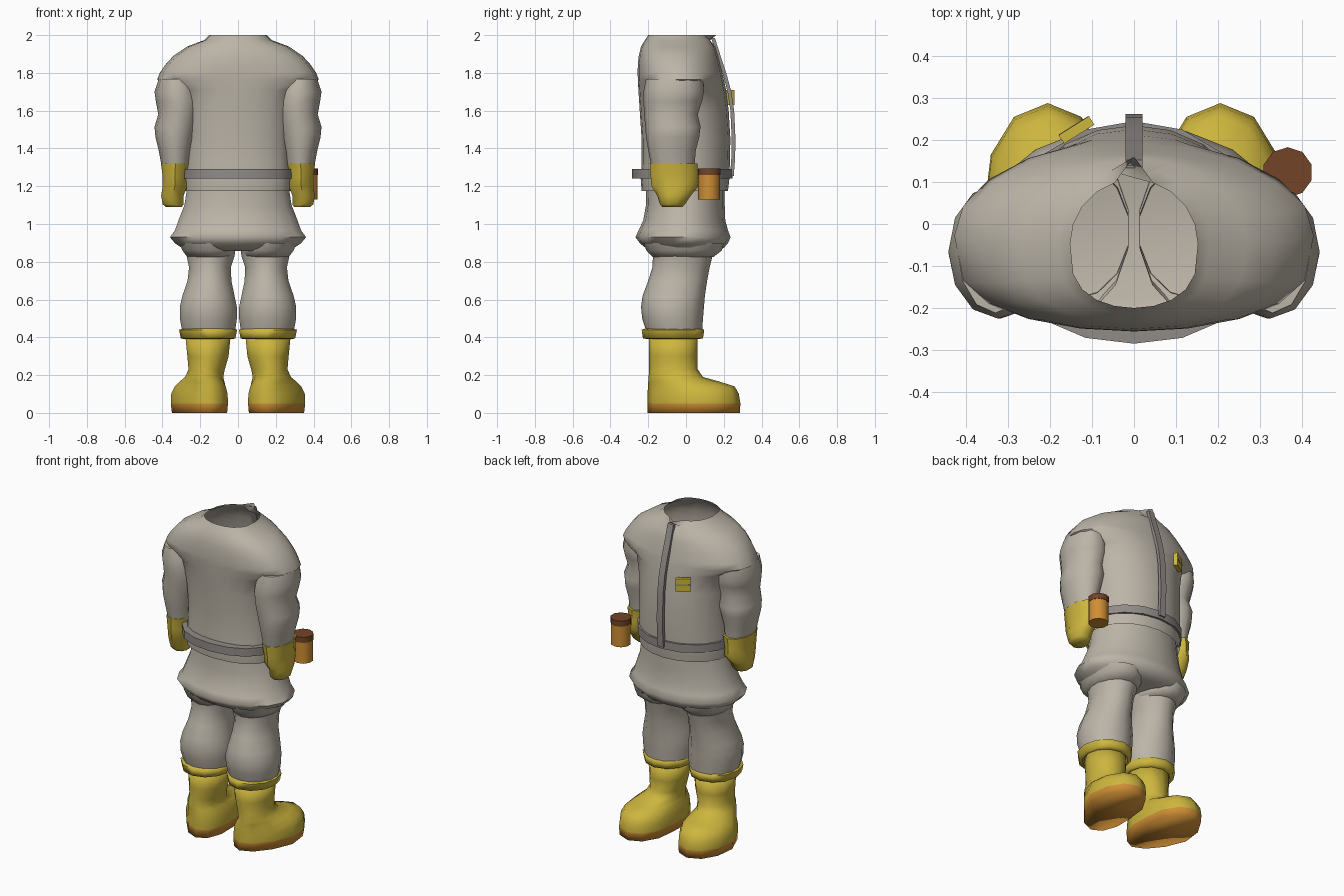
import bpy, bmesh, math

def material(name, rgb):
    m = bpy.data.materials.new(name)
    m.diffuse_color = (*rgb, 1)
    return m

CLOTH = material("warm grey cloth", (0.50, 0.46, 0.39))
TRIM = material("dark grey trim", (0.28, 0.26, 0.245))
YELLOW = material("yellow rubber", (0.61, 0.465, 0.048))
ORANGE = material("orange sole", (0.62, 0.27, 0.035))
BROWN = material("brown lid", (0.17, 0.057, 0.02))


def finish(name, bm, mats, angle=40):
    bmesh.ops.recalc_face_normals(bm, faces=bm.faces)
    me = bpy.data.meshes.new(name)
    bm.to_mesh(me)
    bm.free()
    for m in mats:
        me.materials.append(m)
    ob = bpy.data.objects.new(name, me)
    bpy.context.collection.objects.link(ob)
    bpy.ops.object.select_all(action='DESELECT')
    ob.select_set(True)
    bpy.context.view_layer.objects.active = ob
    bpy.ops.object.shade_smooth_by_angle(angle=math.radians(angle))
    return ob


def loft(name, rings, mats, n=12, side=1, bottom=True, top=True, egg=0.0, toe_out=0.0,
         back=1.0, split=None, closed=False, angle=40):
    """Stack of oval rings (z, x0, x1, y0, y1); back < 1 squares off the rear,
    egg widens the front, toe_out pulls the heel of long rings inward,
    faces below split use slot 1."""
    bm = bmesh.new()
    loops = []
    for z, x0, x1, y0, y1 in rings:
        cx, rx, cy, ry = (x0 + x1) / 2, (x1 - x0) / 2, (y0 + y1) / 2, (y1 - y0) / 2
        lean = toe_out * max(0, y1 - .07)
        loop = []
        for i in range(n):
            a = math.pi / 2 + 2 * math.pi * i / n
            s = math.sin(a)
            w = 1 + egg * s
            x = cx + rx * math.cos(a) * w + lean * min(0, s)
            if s < -1e-6:
                s = -abs(s) ** back
            loop.append(bm.verts.new((side * x, cy + ry * s, z)))
        loops.append(loop)
    pairs = list(zip(loops, loops[1:]))
    if closed:
        pairs.append((loops[-1], loops[0]))
    for a, b in pairs:
        for i in range(n):
            j = (i + 1) % n
            bm.faces.new((a[i], a[j], b[j], b[i]))
    if bottom and not closed:
        bm.faces.new(loops[0])
    if top and not closed:
        bm.faces.new(loops[-1])
    if split is not None:
        for f in bm.faces:
            f.material_index = int(f.calc_center_median().z < split)
    return finish(name, bm, mats, angle)


def sym(z, w, y0, y1):
    return (z, -w, w, y0, y1)


# Jacket, open at the hem and neck
N = 20
jacket = loft("jacket", [
    sym(1.175, .285, -.235, .222), sym(1.24, .288, -.24, .23), sym(1.32, .282, -.235, .232),
    sym(1.45, .28, -.235, .235), sym(1.60, .29, -.245, .226), sym(1.71, .32, -.252, .212),
    sym(1.765, .428, -.255, .20), sym(1.80, .414, -.256, .192), sym(1.845, .383, -.255, .182),
    sym(1.89, .342, -.25, .17), sym(1.94, .268, -.238, .155), sym(1.973, .18, -.218, .135),
    sym(2.0, .152, -.20, .105)],
    [CLOTH], n=N, bottom=False, top=False, back=.64, angle=60)
# Pointed collar flap with a tuck below it at the front
verts = jacket.data.vertices
verts[12 * N].co = (0, .16, 2.0)
verts[11 * N].co = (0, .11, 1.965)

# Belt
loft("belt", [sym(1.24, .28, -.235, .225), sym(1.24, .302, -.285, .245),
              sym(1.29, .302, -.285, .245), sym(1.29, .28, -.23, .225)],
     [TRIM], n=16, closed=True, back=.68)

# Puffed shorts
loft("shorts", [
    sym(.858, .255, -.18, .15), sym(.872, .30, -.212, .198), sym(.897, .338, -.243, .222),
    sym(.93, .366, -.268, .236), sym(.968, .338, -.25, .222), sym(1.02, .32, -.226, .208),
    sym(1.10, .288, -.212, .205), sym(1.20, .272, -.21, .205)],
    [CLOTH], n=18, top=False, back=.9, angle=70)

# Front fastening strip
bm = bmesh.new()
prev = None
for y, z in [(.145, 1.985), (.172, 1.90), (.205, 1.80), (.232, 1.70), (.247, 1.60),
             (.254, 1.45), (.252, 1.35), (.245, 1.255)]:
    cur = [bm.verts.new(p) for p in ((-.02, y - .012, z), (.02, y - .012, z),
                                     (.02, y + .008, z), (-.02, y + .008, z))]
    if prev:
        for i in range(4):
            j = (i + 1) % 4
            bm.faces.new((prev[i], prev[j], cur[j], cur[i]))
    else:
        bm.faces.new(cur)
    prev = cur
bm.faces.new(prev)
finish("front_strip", bm, [TRIM], 30)


def box(name, size, loc, rot_z, mat):
    bm = bmesh.new()
    bmesh.ops.create_cube(bm, size=1)
    for v in bm.verts:
        v.co = [c * s for c, s in zip(v.co, size)]
    ob = finish(name, bm, [mat], 30)
    ob.location = loc
    ob.rotation_euler.z = rot_z


# Chest badge with a dark line across it
turn = math.radians(32)
box("badge", (.085, .024, .08), (-.137, .224, 1.67), turn, YELLOW)
box("badge_line", (.083, .006, .008), (-.1424, .2327, 1.672), turn, TRIM)

# Limbs on both sides
for side, tag in ((1, "right"), (-1, "left")):
    loft("sleeve_" + tag, [
        (1.31, .255, .405, -.185, .045), (1.39, .245, .42, -.20, .052),
        (1.46, .228, .437, -.212, .07), (1.515, .213, .442, -.215, .077),
        (1.58, .208, .422, -.222, .062), (1.65, .198, .435, -.225, .085),
        (1.70, .208, .442, -.225, .095), (1.768, .24, .42, -.212, .09)],
        [CLOTH], side=side, angle=60)
    loft("glove_" + tag, [
        (1.09, .295, .385, -.125, -.02), (1.105, .285, .402, -.138, -.005),
        (1.15, .285, .41, -.152, .025), (1.20, .265, .402, -.183, .065),
        (1.25, .268, .402, -.187, .06), (1.32, .25, .412, -.192, .062)],
        [YELLOW], n=10, side=side, angle=50)
    # Gathered hem of each shorts leg
    loft("shorts_hem_" + tag, [
        (.825, .02, .272, -.175, .145), (.86, .01, .298, -.21, .19),
        (.90, .01, .315, -.225, .20)],
        [CLOTH], n=14, side=side, top=False, angle=70)
    loft("leg_" + tag, [
        (.43, .012, .298, -.21, .085), (.50, .002, .312, -.232, .09),
        (.56, .002, .312, -.238, .095), (.62, .015, .298, -.23, .10),
        (.70, .032, .27, -.20, .112), (.77, .035, .262, -.178, .125),
        (.83, .015, .275, -.175, .14), (.87, .01, .28, -.18, .15)],
        [CLOTH], n=14, side=side, top=False, angle=60)
    loft("boot_cuff_" + tag, [
        (.39, .03, .285, -.20, .065), (.395, .014, .303, -.228, .09),
        (.44, .005, .312, -.235, .097), (.45, .03, .28, -.205, .07)],
        [YELLOW], side=side, closed=True, angle=80)
    # Boot in one piece, with its sole coloured below the welt
    loft("boot_" + tag, [
        (0, .06, .35, -.203, .285), (.05, .055, .356, -.203, .288),
        (.10, .056, .354, -.203, .28), (.14, .066, .335, -.202, .258),
        (.165, .072, .31, -.200, .18), (.19, .078, .28, -.198, .09),
        (.23, .07, .262, -.195, .062), (.30, .05, .268, -.195, .06),
        (.40, .04, .278, -.195, .06)],
        [YELLOW, ORANGE], side=side, egg=.08, toe_out=.25, split=.045, angle=100)

# Canister hanging at the right hip
loft("canister", [(1.13, .308, .424, .064, .180), (1.262, .308, .424, .064, .180)],
     [ORANGE], n=10, angle=50)
loft("canister_lid", [(1.26, .306, .426, .063, .183), (1.295, .306, .426, .063, .183)],
     [BROWN], n=10)
